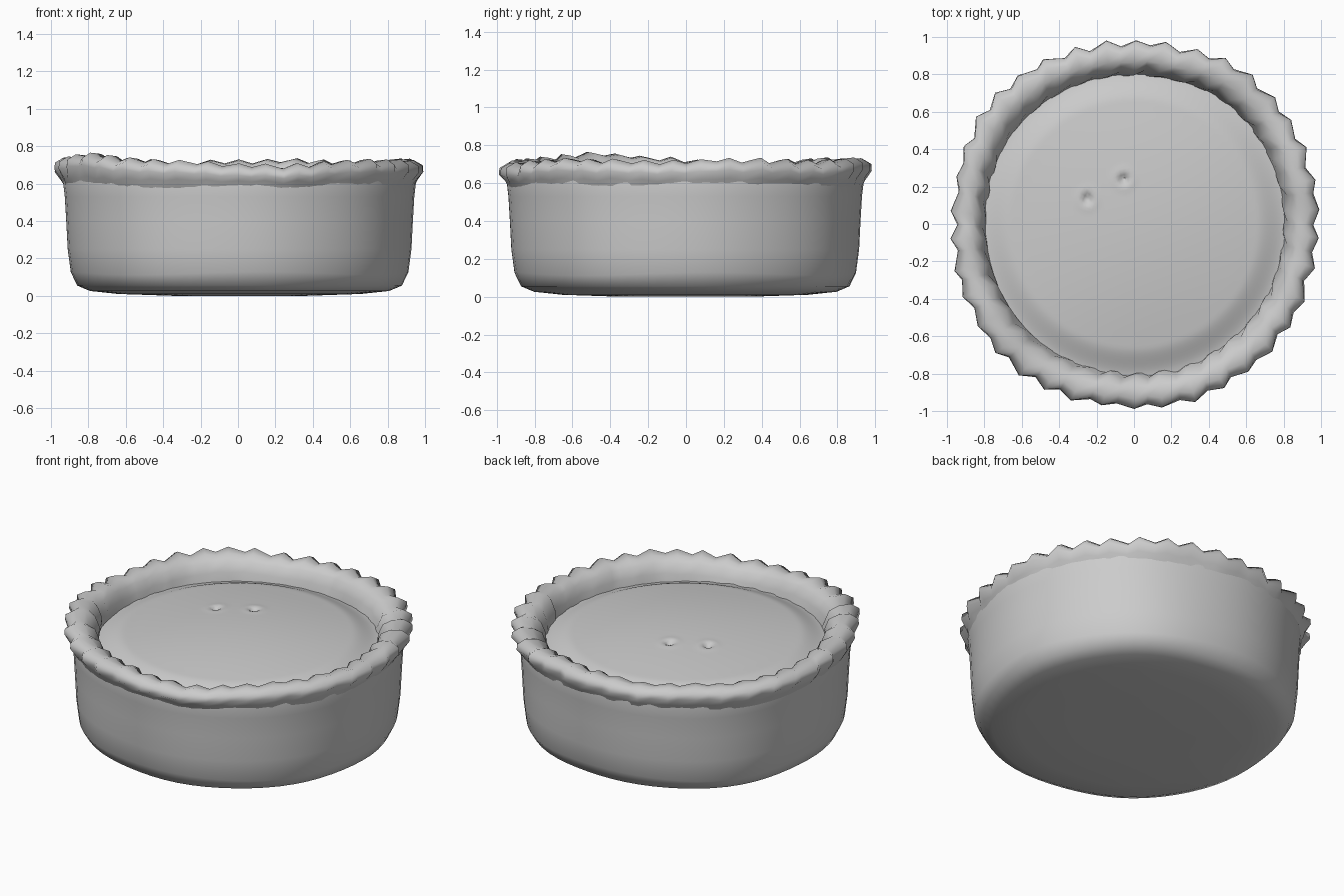
import bpy, bmesh, math, random
from math import sin, cos, pi, exp

if "Cube" in bpy.data.objects:
    bpy.data.objects.remove(bpy.data.objects["Cube"])
random.seed(4)
TEETH = 38


def lathe(name, profile, segs, shape, cap_start=False, cap_end=False, angle=45):
    """Spin (r, z) points round z; shape(i, k, angle, r, z) returns a point."""
    bm = bmesh.new()
    rings = []
    for k, (r, z) in enumerate(profile):
        rings.append([bm.verts.new(shape(i, k, 2 * pi * i / segs, r, z)) for i in range(segs)])
    for a, b in zip(rings, rings[1:]):
        for i in range(segs):
            j = (i + 1) % segs
            bm.faces.new((a[i], a[j], b[j], b[i]))
    for flag, ring in ((cap_start, rings[0]), (cap_end, rings[-1])):
        if flag:
            c = bm.verts.new((0, 0, sum(v.co.z for v in ring) / segs))
            for i in range(segs):
                bm.faces.new((ring[i], ring[(i + 1) % segs], c))
    bmesh.ops.recalc_face_normals(bm, faces=bm.faces)
    # Open shells: make sure the summed normals point up and outwards
    if sum(f.normal.dot(f.calc_center_median()) * f.calc_area() for f in bm.faces) < 0:
        bmesh.ops.reverse_faces(bm, faces=bm.faces)
    mesh = bpy.data.meshes.new(name)
    bm.to_mesh(mesh)
    bm.free()
    ob = bpy.data.objects.new(name, mesh)
    bpy.context.collection.objects.link(ob)
    bpy.ops.object.select_all(action='DESELECT')
    ob.select_set(True)
    bpy.context.view_layer.objects.active = ob
    bpy.ops.object.shade_smooth_by_angle(angle=math.radians(angle))
    return ob


# Gentle unevenness of the hand-made pastry, slightly fuller on the diagonals
def wobble(a):
    return (0.011 * (1 - cos(4 * a)) + 0.003 * sin(3 * a + 0.6)
            + 0.003 * sin(5 * a + 2) + 0.003 * sin(8 * a))


# Rim height: raised at front left, lowest at the front
def rim_lift(a):
    d = (a - math.radians(213) + pi) % (2 * pi) - pi
    f = (a - math.radians(275) + pi) % (2 * pi) - pi
    return 0.035 * exp(-(d / 0.35) ** 2) - 0.022 * exp(-(f / 0.5) ** 2) + 0.005 * sin(6 * a)


# Side wall and base
def wall_shape(i, k, a, r, z):
    r += wobble(a + 0.15 * z)
    if 0.1 < z < 0.2:
        z += 0.008 * sin(4 * a + 1)
    return (r * cos(a) + 0.004, r * sin(a), z)


wall = [(0.35, 0.0), (0.65, 0.01), (0.80, 0.026), (0.868, 0.055), (0.902, 0.12),
        (0.918, 0.25), (0.925, 0.40), (0.932, 0.53), (0.94, 0.60), (0.93, 0.66)]
lathe("crust_wall", wall, 64, wall_shape, cap_start=True)

# Crimped rim: alternating pinched ridges and valleys
jitter = [[random.uniform(-1, 1) for _ in range(3)] for _ in range(TEETH * 2)]
out_amp = [0, 0.006, 0.017, 0.020, 0.014, 0, -0.012, -0.010, 0]
up_amp = [0, 0.004, 0.005, 0.008, 0.010, 0.009, 0.006, 0.003, 0]


def rim_shape(i, k, a, r, z):
    s = 1 if i % 2 else -1
    jr, jz, ja = jitter[i]
    w = 0 if k in (0, 8) else 1
    r += wobble(a) * (1 if k < 6 else 0.5) + s * out_amp[k] + w * jr * 0.007
    z += rim_lift(a) * (1 if k > 1 else 0.4) + s * up_amp[k] + w * jz * 0.005
    a += w * ja * 0.014 + 0.003 * (k - 3)
    return (r * cos(a) + 0.002, r * sin(a), z)


rim = [(0.93, 0.575), (0.952, 0.618), (0.973, 0.66), (0.967, 0.692), (0.925, 0.718),
       (0.87, 0.712), (0.835, 0.685), (0.81, 0.63), (0.795, 0.57)]
lathe("crimped_rim", rim, TEETH * 2, rim_shape, angle=80)

# Domed lid with two pricked steam vents
vents = [(-0.055, 0.24), (-0.25, 0.135)]


def lid_shape(i, k, a, r, z):
    x, y = r * cos(a), r * sin(a)
    z += 0.008 * sin(3 * x + 1) * cos(3 * y) * min(1, (0.85 - r) * 4)
    for vx, vy in vents:
        d = math.hypot(x - vx, y - vy)
        z += 0.003 * exp(-((d - 0.05) / 0.02) ** 2) - 0.03 * exp(-(d / 0.02) ** 2)
    return (x, y, z)


def lid_height(r):
    t = min(1, max(0, (r - 0.66) / 0.15))
    return 0.68 - 0.10 * r * r - 0.03 * t * t * (3 - 2 * t)


lid = [(r, lid_height(r)) for r in [0.83 - 0.0165 * n for n in range(50)]]
lathe("lid", lid, 96, lid_shape, cap_end=True)
